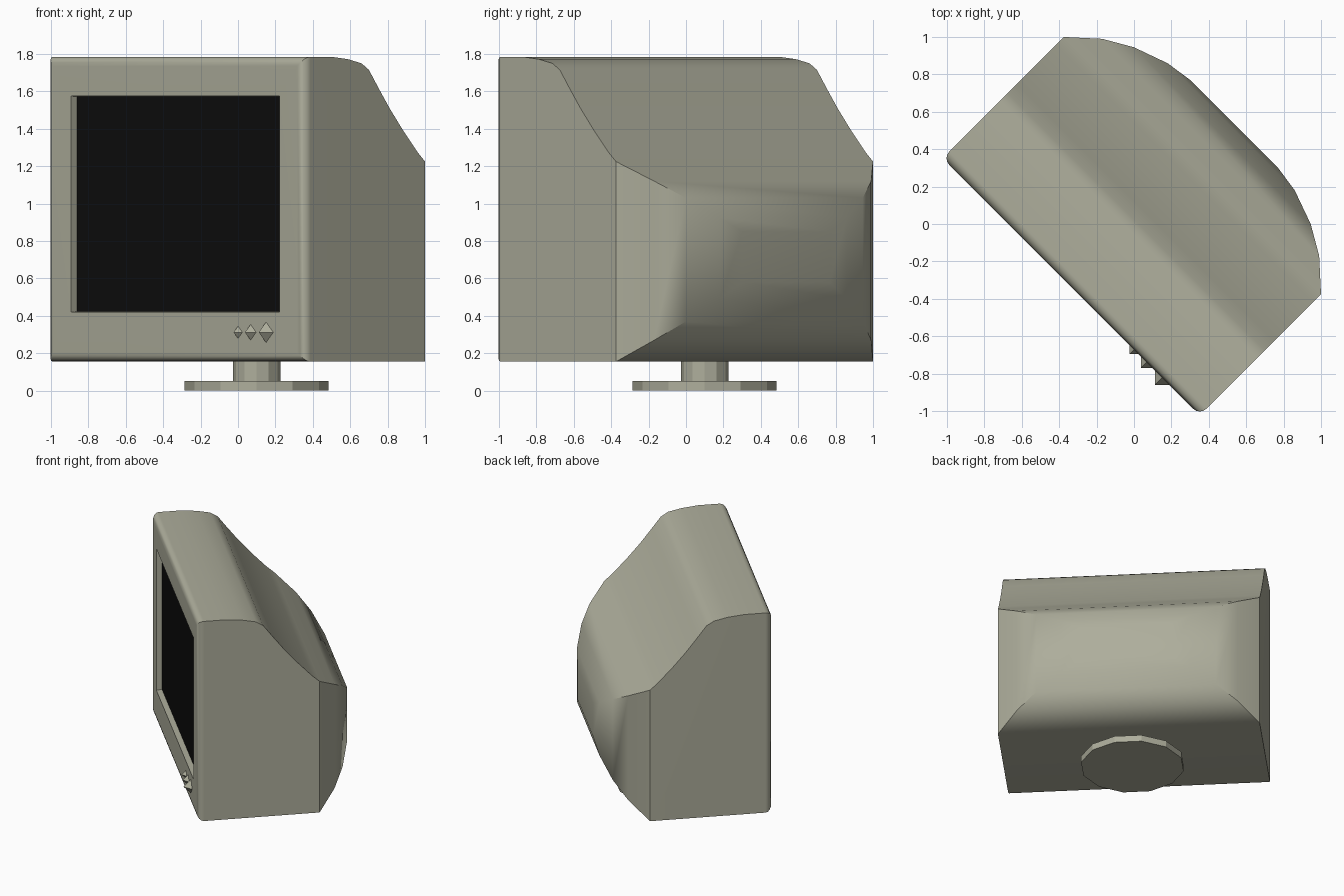
import bpy
import bmesh
import math

cube = bpy.data.objects.get("Cube")
if cube:
    bpy.data.objects.remove(cube, do_unlink=True)

TURN = math.radians(-45)   # the monitor is swivelled on its stand
HALF_W = 0.972
FRONT, BOTTOM, TOP = -0.475, 0.155, 1.785


def make_material(name, colour):
    mat = bpy.data.materials.new(name)
    mat.use_nodes = True
    mat.diffuse_color = colour
    bsdf = mat.node_tree.nodes["Principled BSDF"]
    bsdf.inputs["Base Color"].default_value = colour
    bsdf.inputs["Roughness"].default_value = 0.6
    return mat


beige = make_material("beige plastic", (0.42, 0.42, 0.33, 1))
black = make_material("black glass", (0.004, 0.004, 0.004, 1))


def finish(name, bm, materials, smooth_angle=None):
    mesh = bpy.data.meshes.new(name)
    bmesh.ops.recalc_face_normals(bm, faces=bm.faces)
    bm.to_mesh(mesh)
    bm.free()
    for mat in materials:
        mesh.materials.append(mat)
    obj = bpy.data.objects.new(name, mesh)
    bpy.context.collection.objects.link(obj)
    if smooth_angle:
        bpy.ops.object.select_all(action='DESELECT')
        obj.select_set(True)
        bpy.context.view_layer.objects.active = obj
        bpy.ops.object.shade_smooth_by_angle(angle=math.radians(smooth_angle))
    return obj


# Casing: side profile (depth, height) drawn across the width
profile = [(FRONT, BOTTOM), (FRONT, TOP), (-0.265, TOP), (-0.14, 1.772),
           (-0.038, 1.75), (0.018, 1.715), (0.089, 1.62), (0.174, 1.51),
           (0.273, 1.395), (0.386, 1.275), (0.442, 1.225), (0.442, BOTTOM)]
bm = bmesh.new()
left = [bm.verts.new((HALF_W, y, z)) for y, z in profile]
right = [bm.verts.new((-HALF_W, y, z)) for y, z in profile]
bm.faces.new(left)
bm.faces.new(right)
count = len(profile)
for i in range(count):
    j = (i + 1) % count
    if i != count - 2:     # the back stays open for the bulge
        bm.faces.new((left[i], left[j], right[j], right[i]))

# Back bulge: shrinking rectangles (depth, half width, low, high)
ring = [left[-1], left[-2], right[-2], right[-1]]
for y, w, low, high in [(0.58, 0.82, 0.27, 1.12), (0.668, 0.668, 0.37, 1.03),
                        (0.735, 0.48, 0.49, 0.925), (0.757, 0.33, 0.58, 0.85)]:
    step = [bm.verts.new(p) for p in
            ((w, y, low), (w, y, high), (-w, y, high), (-w, y, low))]
    for i in range(4):
        j = (i + 1) % 4
        bm.faces.new((ring[i], ring[j], step[j], step[i]))
    ring = step
bm.faces.new(ring)
bmesh.ops.recalc_face_normals(bm, faces=bm.faces)

# Rounded front rim
rim = [e for e in bm.edges if all(abs(v.co.y - FRONT) < 1e-4 for v in e.verts)]
bmesh.ops.bevel(bm, geom=rim, offset=0.05, segments=4, profile=0.5,
                affect='EDGES')

# Recessed screen
screen = min(bm.faces, key=lambda f: (f.calc_center_median().y, -f.calc_area()))
bmesh.ops.inset_individual(bm, faces=[screen], thickness=0.1)
for v in screen.verts:
    v.co.x = math.copysign(0.788, v.co.x)
    v.co.z = 0.42 if v.co.z < 1 else 1.575
bmesh.ops.inset_individual(bm, faces=[screen], thickness=0.004, depth=-0.043)
screen.material_index = 1

casing = finish("monitor_casing", bm, [beige, black], 45)
casing.rotation_euler.z = TURN
weighted = casing.modifiers.new("clean_shading", 'WEIGHTED_NORMAL')
weighted.keep_sharp = True

# Control knobs: small octahedra
for number, (x, radius) in enumerate([(0.475, 0.033), (0.57, 0.042),
                                      (0.687, 0.055)], 1):
    bm = bmesh.new()
    bmesh.ops.create_uvsphere(bm, u_segments=4, v_segments=2, radius=radius)
    bmesh.ops.translate(bm, verts=bm.verts, vec=(x, FRONT, 0.312))
    finish(f"control_knob_{number}", bm, [beige]).rotation_euler.z = TURN


# Stand: twelve-sided neck and foot
def stand_part(name, radius, low, high):
    bm = bmesh.new()
    bmesh.ops.create_cone(bm, cap_ends=True, segments=12, radius1=radius,
                          radius2=radius, depth=high - low)
    # a corner of the polygon points along +x
    bmesh.ops.translate(bm, verts=bm.verts, vec=(0.1, 0.1, (low + high) / 2))
    finish(name, bm, [beige])


stand_part("stand_neck", 0.128, 0.04, 0.165)
stand_part("stand_foot", 0.385, 0, 0.052)
